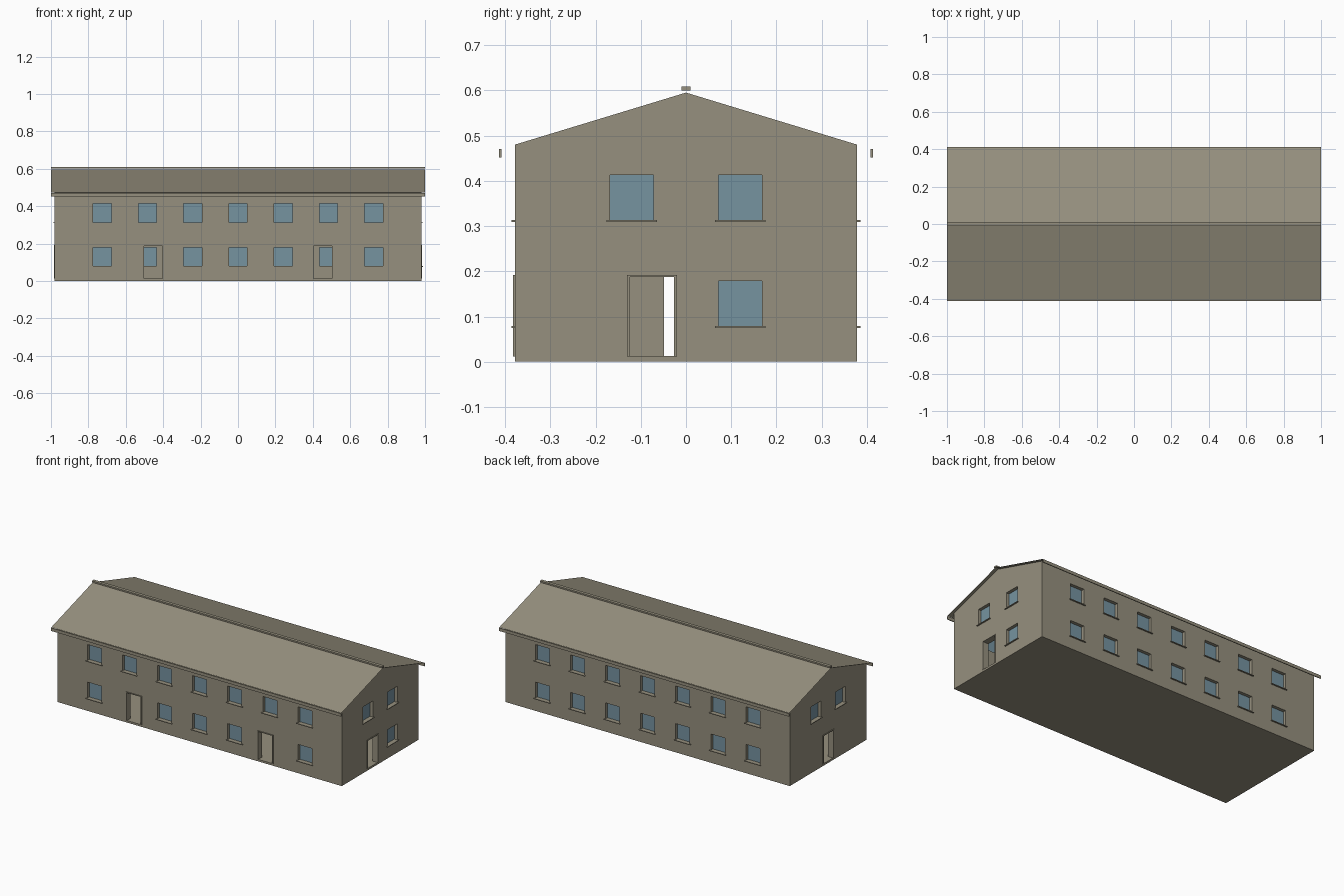
import bpy
import bmesh
from mathutils import Vector

if "Cube" in bpy.data.objects:
    bpy.data.objects.remove(bpy.data.objects["Cube"], do_unlink=True)


def material(name, rgb):
    m = bpy.data.materials.new(name)
    m.use_nodes = True
    m.diffuse_color = (*rgb, 1)
    m.node_tree.nodes["Principled BSDF"].inputs["Base Color"].default_value = (*rgb, 1)
    return m


BEIGE = material("warm beige", (0.305, 0.279, 0.209))
GLASS = material("blue glass", (0.181, 0.292, 0.352))

# Main dimensions
HX, HY = 0.98, 0.378          # outer half length and half depth of the walls
THICK, FLOOR = 0.035, 0.012   # wall thickness, floor slab height
EAVE, APEX = 0.48, 0.595
WIN = 0.0485                  # half width of windows and doors
SILLS = (0.079, 0.313)        # bottom of each window row
WIN_H, DOOR_TOP = 0.1, 0.187


def add_box(bm, lo, hi):
    verts = bmesh.ops.create_cube(bm, size=1)["verts"]
    lo, hi = Vector(lo), Vector(hi)
    for v in verts:
        v.co = (lo + hi) / 2 + Vector(a * b for a, b in zip(v.co, hi - lo))


def make_object(name, bm, mat):
    bmesh.ops.recalc_face_normals(bm, faces=bm.faces)
    mesh = bpy.data.meshes.new(name)
    bm.to_mesh(mesh)
    bm.free()
    mesh.materials.append(mat)
    obj = bpy.data.objects.new(name, mesh)
    bpy.context.scene.collection.objects.link(obj)
    return obj


def boxes(name, corner_pairs, mat=BEIGE):
    bm = bmesh.new()
    for lo, hi in corner_pairs:
        add_box(bm, lo, hi)
    return make_object(name, bm, mat)


def cut(target, cutter):
    cutter.hide_render = True
    mod = target.modifiers.new("cut", "BOOLEAN")
    mod.operation, mod.solver, mod.object = "DIFFERENCE", "EXACT", cutter
    bpy.context.view_layer.objects.active = target
    bpy.ops.object.modifier_apply(modifier=mod.name)
    bpy.data.objects.remove(cutter, do_unlink=True)


def on_wall(side, u0, u1, d0, d1, z0, z1):
    """Corners of a box on a wall: u runs along it, d is out from its surface."""
    axis, sign = side
    reach = HX if axis == "x" else HY
    a, b = sorted((sign * (reach + d0), sign * (reach + d1)))
    if axis == "x":
        return (a, u0, z0), (b, u1, z1)
    return (u0, a, z0), (u1, b, z1)


# Where the openings sit on each wall
FRONT, BACK, EAST, WEST = ("y", -1), ("y", 1), ("x", 1), ("x", -1)
row = [0.242 * i for i in range(-3, 4)]
upper, lower = SILLS[1], SILLS[0]
windows = [(s, u, upper) for s in (FRONT, BACK) for u in row]
windows += [(BACK, u, lower) for u in row]
windows += [(FRONT, u, lower) for i, u in enumerate(row) if i not in (1, 5)]
windows += [(s, u, upper) for s in (EAST, WEST) for u in (-0.12, 0.12)]
windows += [(EAST, 0.12, lower)]
doors = [(FRONT, -0.453), (FRONT, 0.453), (EAST, -0.075), (WEST, 0)]

# Gabled shell, hollowed and pierced
bm = bmesh.new()
outline = [(-HY, 0), (HY, 0), (HY, EAVE), (0, APEX), (-HY, EAVE)]
face = bm.faces.new([bm.verts.new((-HX, y, z)) for y, z in outline])
ext = bmesh.ops.extrude_face_region(bm, geom=[face])
moved = [g for g in ext["geom"] if isinstance(g, bmesh.types.BMVert)]
bmesh.ops.translate(bm, verts=moved, vec=(2 * HX, 0, 0))
walls = make_object("walls", bm, BEIGE)
ix, iy = HX - THICK, HY - THICK
cut(walls, boxes("cavity", [((-ix, -iy, FLOOR), (ix, iy, 1))]))
holes = [on_wall(s, u - WIN, u + WIN, -0.06, 0.03, z, z + WIN_H) for s, u, z in windows]
holes += [on_wall(s, u - WIN, u + WIN, -0.06, 0.03, FLOOR + 0.0005, DOOR_TOP)
          for s, u in doors]
cut(walls, boxes("openings", holes))

# Glass panes set back in the reveals
e = WIN + 0.001
boxes("window_panes", [on_wall(s, u - e, u + e, -0.024, -0.02, z - 0.001, z + WIN_H + 0.001)
                       for s, u, z in windows], GLASS)

# Projecting sills
boxes("window_sills", [on_wall(s, u - 0.056, u + 0.056, -0.005, 0.008, z - 0.004, z)
                       for s, u, z in windows])

# Door frames: two jambs and a head
frames = []
W = WIN + 0.007
for s, u in doors:
    for k in (-1, 1):
        a, b = sorted((u + k * WIN, u + k * W))
        frames.append(on_wall(s, a, b, -0.003, 0.004, FLOOR, DOOR_TOP))
    frames.append(on_wall(s, u - W, u + W, -0.003, 0.004, DOOR_TOP, DOOR_TOP + 0.005))
boxes("door_frames", frames)

# Thin roof sheets following the gable slope
slope = (APEX - EAVE) / HY
RIDGE, OVER = APEX + 0.002, 0.41
bm = bmesh.new()
rows = [[bm.verts.new((x, y, RIDGE - slope * abs(y))) for x in (-1, 1)]
        for y in (-OVER, 0, OVER)]
for p, q in zip(rows, rows[1:]):
    bm.faces.new((p[0], p[1], q[1], q[0]))
make_object("roof", bm, BEIGE)

# Ridge cap and eaves boards
boxes("ridge_cap", [((-1, -0.01, 0.6), (1, 0.01, 0.609))])
boxes("eaves_boards", [((-1, min(s * 0.408, s * 0.413), 0.451),
                        (1, max(s * 0.408, s * 0.413), 0.47)) for s in (-1, 1)])
